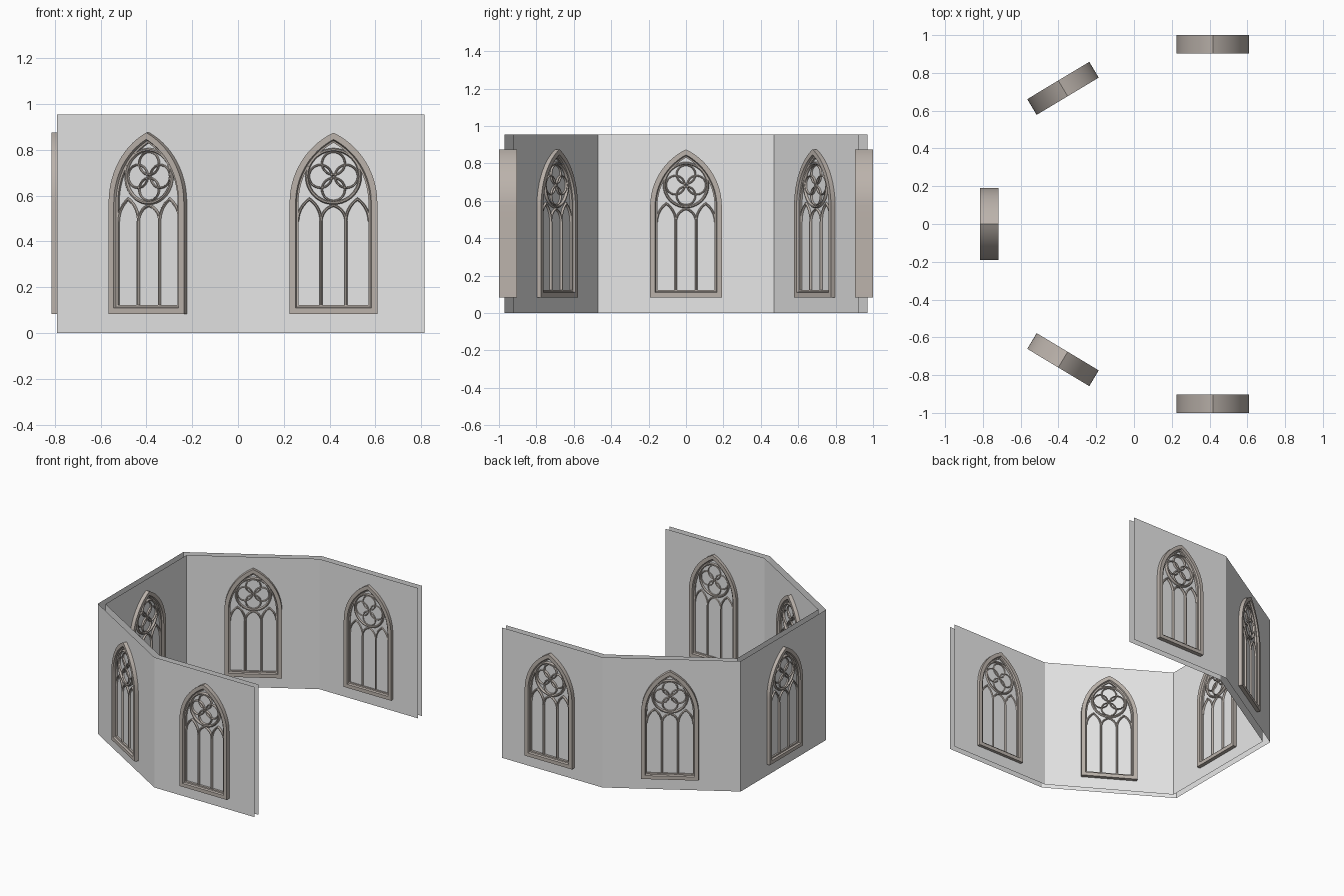
import bpy, bmesh, math
from mathutils import Vector

if "Cube" in bpy.data.objects:
    bpy.data.objects.remove(bpy.data.objects["Cube"])


def material(name, rgb):
    m = bpy.data.materials.new(name)
    m.diffuse_color = (*rgb, 1)
    m.use_nodes = True
    m.node_tree.nodes["Principled BSDF"].inputs["Base Color"].default_value = m.diffuse_color
    return m


WALL = material("wall_grey", (0.8, 0.8, 0.8))
STONE = material("window_stone", (0.50, 0.45, 0.41))


def make_object(name, bm, mat):
    me = bpy.data.meshes.new(name)
    bm.to_mesh(me)
    bm.free()
    me.materials.append(mat)
    ob = bpy.data.objects.new(name, me)
    bpy.context.collection.objects.link(ob)
    return ob


def sweep(bm, path, profile, closed):
    """Sweep a closed (sideways offset, depth) profile along a path in the xz plane."""
    n, rings = len(path), []
    for i, p in enumerate(path):
        a = path[i - 1] if (closed or i > 0) else None
        b = path[(i + 1) % n] if (closed or i < n - 1) else None
        t1 = (p - a).normalized() if a is not None else (b - p).normalized()
        t2 = (b - p).normalized() if b is not None else t1
        n1, n2 = Vector((-t1.y, t1.x)), Vector((-t2.y, t2.x))
        m = (n1 + n2) / (1 + n1.dot(n2))
        rings.append([bm.verts.new((p.x + m.x * o, d, p.y + m.y * o)) for o, d in profile])
    k = len(profile)
    for i in range(n if closed else n - 1):
        r, s = rings[i], rings[(i + 1) % n]
        for j in range(k):
            bm.faces.new((r[j], r[(j + 1) % k], s[(j + 1) % k], s[j]))
    if not closed:
        bm.faces.new(rings[0])
        bm.faces.new(rings[-1])


def pointed_arch(cx, half, spring, rise, steps):
    """Points of a pointed arch from the right springing over to the left one."""
    r = (rise ** 2 + half ** 2) / (2 * half)
    c = r - half
    top = math.atan2(rise, c)
    right = [Vector((r * math.cos(top * i / steps) - c, spring + r * math.sin(top * i / steps)))
             for i in range(steps + 1)]
    left = [Vector((-p.x, p.y)) for p in reversed(right[:-1])]
    return [p + Vector((cx, 0)) for p in right + left]


def circle(cx, cz, r, n):
    return [Vector((cx + r * math.cos(2 * math.pi * i / n), cz + r * math.sin(2 * math.pi * i / n)))
            for i in range(n)]


def bar(width, depth):
    """Chamfered bar section."""
    w, d = width / 2, depth / 2
    return [(-w, -d * 0.8), (-w * 0.4, -d), (w * 0.4, -d), (w, -d * 0.8),
            (w, d * 0.8), (w * 0.4, d), (-w * 0.4, d), (-w, d * 0.8)]


# Window: stepped frame, mullions, lancet heads, rose with quatrefoil
HALF_DEPTH = 0.0485
bm = bmesh.new()
outline = [Vector((-0.1915, 0.083)), Vector((0.1915, 0.083))] + pointed_arch(0, 0.1915, 0.57, 0.305, 14)
frame = [(0, HALF_DEPTH), (0.026, HALF_DEPTH), (0.031, 0.037), (0.039, 0.035)]
sweep(bm, outline, frame + [(o, -d) for o, d in reversed(frame)], True)
for x in (-0.054, 0.054):
    sweep(bm, [Vector((x, 0.118)), Vector((x, 0.49))], bar(0.013, 0.07), False)
for cx, half, rise in ((-0.105, 0.051, 0.098), (0, 0.054, 0.07), (0.105, 0.051, 0.098)):
    sweep(bm, pointed_arch(cx, half, 0.487, rise, 8), bar(0.012, 0.066), False)
sweep(bm, circle(0, 0.684, 0.116, 40), bar(0.015, 0.072), True)
for i in range(4):
    a = i * math.pi / 2
    sweep(bm, circle(0.057 * math.cos(a), 0.684 + 0.057 * math.sin(a), 0.050, 28), bar(0.009, 0.064), True)
bmesh.ops.recalc_face_normals(bm, faces=bm.faces)
window = make_object("window_centre", bm, STONE)
window.select_set(True)
bpy.context.view_layer.objects.active = window
bpy.ops.object.shade_smooth_by_angle(angle=math.radians(25))

# Place the windows: one at the apse end, two pairs on the sides
window.location = (-0.7665, 0, 0)
window.rotation_euler.z = -math.pi / 2
for side, s in (("front", -1), ("back", 1)):
    for part, x, y, turn in (("slanted", -0.376, 0.718, 31), ("straight", 0.417, 0.9515, 0)):
        w = bpy.data.objects.new(f"window_{part}_{side}", window.data)
        w.location = (x, s * y, 0)
        w.rotation_euler.z = math.radians(s * turn + (180 if s > 0 else 0))
        bpy.context.collection.objects.link(w)

# Walls: thin outer and inner sheets, open at the ends
for name, pts in (("outer_wall", [(0.814, 0.97), (0, 0.97), (-0.79, 0.495)]),
                  ("inner_wall", [(0.814, 0.925), (0.012, 0.925), (-0.745, 0.470)])):
    pts = pts + [(x, -y) for x, y in reversed(pts)]
    bm = bmesh.new()
    low = [bm.verts.new((x, y, 0)) for x, y in pts]
    high = [bm.verts.new((x, y, 0.955)) for x, y in pts]
    for i in range(len(pts) - 1):
        quad = (low[i], low[i + 1], high[i + 1], high[i])
        bm.faces.new(quad[::-1] if name == "outer_wall" else quad)
    make_object(name, bm, WALL)
